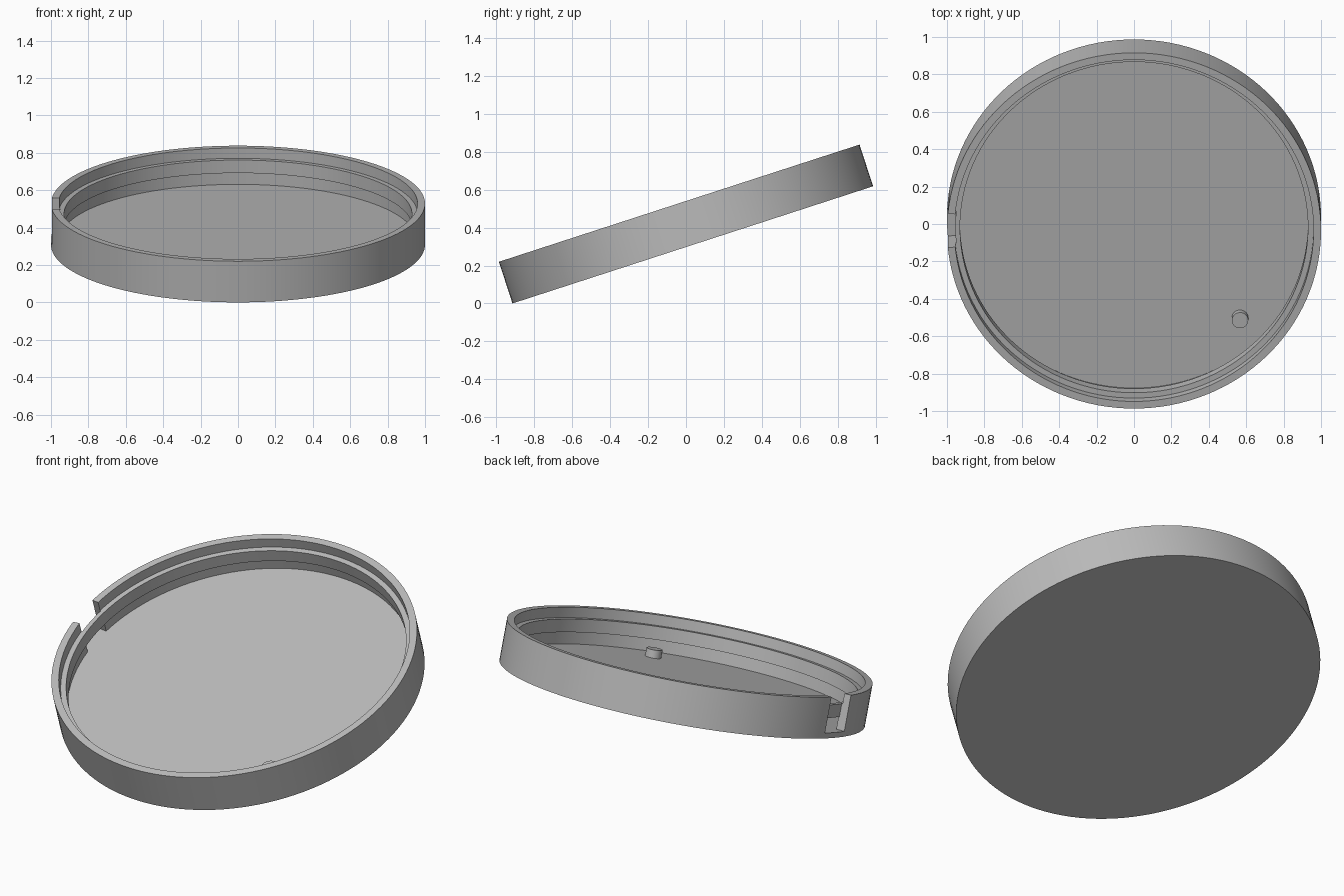
import bpy, bmesh, math
from mathutils import Matrix, Vector

cube = bpy.data.objects.get("Cube")
if cube:
    bpy.data.objects.remove(cube)

RADIUS, HEIGHT, FLOOR = 1.0, 0.231, 0.03
TILT = math.radians(18)
SIDES = 128

grey = bpy.data.materials.new("plain grey")
grey.use_nodes = True
color = (0.5, 0.5, 0.5, 1)
grey.diffuse_color = color
grey.node_tree.nodes["Principled BSDF"].inputs["Base Color"].default_value = color


def lathe(name, profile, steps, start=0.0, sweep=2 * math.pi, closed=False):
    """Turn a (radius, height) profile around z; a partial sweep gets end caps."""
    full = sweep > 6.28
    bm = bmesh.new()
    count = steps if full else steps + 1
    cols = []
    for i in range(count):
        a = start + sweep * i / steps
        cols.append([bm.verts.new((r * math.cos(a), r * math.sin(a), h)) for r, h in profile])
    n = len(profile)
    for i in range(steps):
        p, q = cols[i], cols[(i + 1) % count]
        for j in range(n if closed else n - 1):
            k = (j + 1) % n
            bm.faces.new((p[j], q[j], q[k], p[k]))
    if not closed:
        for j in (0, -1):
            bm.faces.new([c[j] for c in cols])
    elif not full:
        bm.faces.new(cols[0])
        bm.faces.new(cols[-1])
    bmesh.ops.recalc_face_normals(bm, faces=bm.faces)
    mesh = bpy.data.meshes.new(name)
    bm.to_mesh(mesh)
    bm.free()
    obj = bpy.data.objects.new(name, mesh)
    mesh.materials.append(grey)
    bpy.context.collection.objects.link(obj)
    return obj


# Dish: outer wall, stepped rim, seat ledge, undercut and floor
dish = lathe("dish", [
    (RADIUS, 0), (RADIUS, HEIGHT), (0.96, HEIGHT), (0.96, 0.173),
    (0.93, 0.173), (0.93, 0.1), (0.95, 0.1), (0.95, FLOOR)], SIDES)

# Slot through the wall, leaving the thin inner lip above a low opening
half = 0.096
slot = lathe("slot_cutter", [
    (0.92, FLOOR), (1.1, FLOOR), (1.1, 0.3), (0.955, 0.3), (0.955, 0.1), (0.92, 0.1)],
    8, math.pi - half, 2 * half, closed=True)
slot.hide_render = True
cut = dish.modifiers.new("slot", 'BOOLEAN')
cut.operation = 'DIFFERENCE'
cut.solver = 'EXACT'
cut.object = slot
bpy.context.view_layer.objects.active = dish
dish.select_set(True)
bpy.ops.object.modifier_apply(modifier=cut.name)
bpy.data.objects.remove(slot)

# Small locating peg on the floor
peg = lathe("peg", [(0.044, FLOOR - 0.005), (0.044, FLOOR + 0.045)], 32)

# Lean the whole dish back and smooth the round walls
lean = Matrix.Translation((0, HEIGHT * math.sin(TILT) / 2, RADIUS * math.sin(TILT))) @ Matrix.Rotation(TILT, 4, 'X')
dish.matrix_world = lean
peg.matrix_world = lean @ Matrix.Translation(Vector((0.567, -0.555, 0)))
for obj in (dish, peg):
    bpy.ops.object.select_all(action='DESELECT')
    obj.select_set(True)
    bpy.context.view_layer.objects.active = obj
    bpy.ops.object.shade_smooth_by_angle(angle=math.radians(30))
